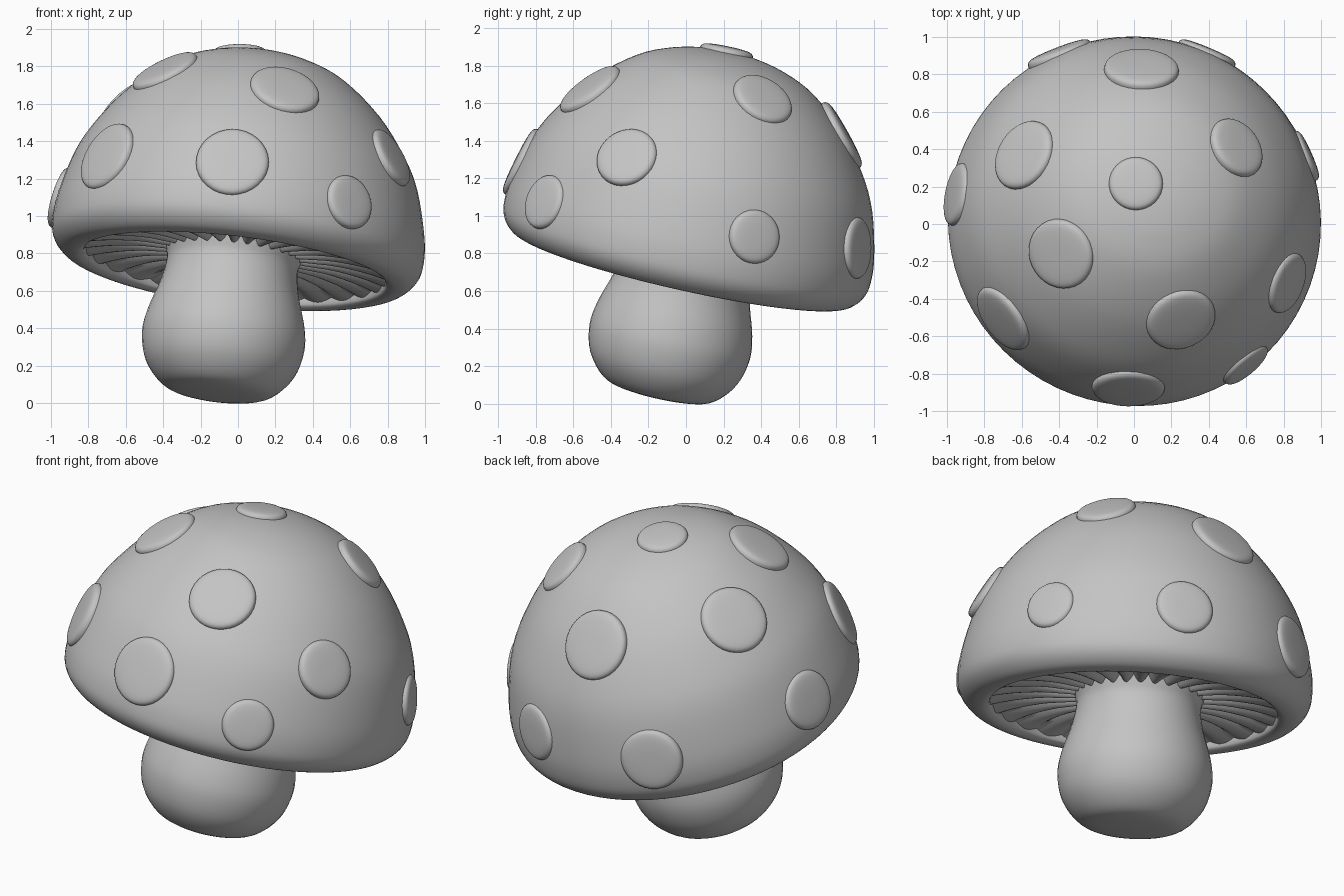
import bpy, bmesh, math
from mathutils import Vector, Matrix
from mathutils.bvhtree import BVHTree

if "Cube" in bpy.data.objects:
    bpy.data.objects.remove(bpy.data.objects["Cube"])

GREY = (0.55, 0.55, 0.55, 1)
mat = bpy.data.materials.new("clay_grey")
mat.use_nodes = True
mat.diffuse_color = GREY
mat.node_tree.nodes["Principled BSDF"].inputs["Base Color"].default_value = GREY

# Cap and stem lean the same way
AXIS = Vector((0.12, 0.225, 1)).normalized()
CENTRE = Vector((0.002, 0.012, 0.88))


def frame(origin, normal):
    turn = Vector((0, 0, 1)).rotation_difference(normal)
    return Matrix.Translation(origin) @ turn.to_matrix().to_4x4()


LEAN = frame(CENTRE, AXIS)


def smooth_path(points, steps=4):
    """Catmull-Rom curve through the profile points."""
    pts = [Vector(p) for p in points]
    pts = [pts[0]] + pts + [pts[-1]]
    out = []
    for a, b, c, d in zip(pts, pts[1:], pts[2:], pts[3:]):
        for i in range(steps):
            t = i / steps
            out.append(0.5 * (2 * b + (c - a) * t + (2 * a - 5 * b + 4 * c - d) * t * t
                              + (3 * b - a - 3 * c + d) * t ** 3))
    return out + [pts[-1]]


def revolve(name, path, segments, matrix, ripple=None, angle=50):
    """Turn a (radius, height) path round the local z axis."""
    bm = bmesh.new()
    rings = []
    for r, h in path:
        ring = []
        for s in range(segments):
            a = math.tau * s / segments
            lift = ripple(r, s) if ripple else 0
            ring.append(bm.verts.new((r * math.cos(a), r * math.sin(a), h + lift)))
        rings.append(ring)
    for low, high in zip(rings, rings[1:]):
        for s in range(segments):
            n = (s + 1) % segments
            bm.faces.new((low[s], low[n], high[n], high[s]))
    bmesh.ops.remove_doubles(bm, verts=bm.verts, dist=0.0005)
    bmesh.ops.recalc_face_normals(bm, faces=bm.faces)
    bm.transform(matrix)
    mesh = bpy.data.meshes.new(name)
    bm.to_mesh(mesh)
    bm.free()
    mesh.materials.append(mat)
    obj = bpy.data.objects.new(name, mesh)
    bpy.context.collection.objects.link(obj)
    bpy.ops.object.select_all(action="DESELECT")
    obj.select_set(True)
    bpy.context.view_layer.objects.active = obj
    bpy.ops.object.shade_smooth_by_angle(angle=math.radians(angle))
    return obj


# Domed cap with a rolled lip
cap = revolve("cap", smooth_path([
    (0, 1.02), (0.15, 1.01), (0.32, 0.97), (0.49, 0.89), (0.685, 0.725), (0.835, 0.53),
    (0.925, 0.355), (0.988, 0.12), (1.0, -0.02), (0.982, -0.1), (0.93, -0.158),
    (0.87, -0.178), (0.83, -0.172), (0.81, -0.14), (0.81, 0.0)]), 72, LEAN)

# Bulbous stem
revolve("stem", smooth_path([
    (0, -0.866), (0.2, -0.857), (0.31, -0.82), (0.402, -0.71), (0.437, -0.57),
    (0.422, -0.44), (0.373, -0.28), (0.352, -0.16), (0.365, -0.09), (0.39, 0.0)]),
    48, Matrix.Translation((-0.015, 0.025, 0)) @ LEAN)

# Radial gills under the cap, hanging as rounded folds
GILLS = 29
STEPS = 8


def gill_ripple(r, s):
    return -0.045 * abs(math.sin(math.pi * s / STEPS)) * min(1, 1.6 - 1.35 * r)


revolve("gills", smooth_path([(0.33, -0.055), (0.5, -0.06), (0.68, -0.09), (0.83, -0.13)], 3),
        GILLS * STEPS, LEAN, gill_ripple)

# Raised round spots: position near the cap surface, then radius
SPOTS = [
    (0.01, 0.22, 1.89, 0.145), (0.04, 0.83, 1.43, 0.2), (0.55, 0.41, 1.62, 0.17),
    (-0.59, 0.37, 1.58, 0.195), (-0.39, -0.16, 1.77, 0.19), (0.25, -0.51, 1.67, 0.19),
    (-0.72, -0.52, 1.33, 0.195), (-0.03, -0.9, 1.3, 0.195), (0.61, -0.77, 1.08, 0.148),
    (0.83, -0.32, 1.32, 0.168), (0.93, 0.37, 0.89, 0.145), (0.39, 0.91, 0.83, 0.165),
    (-0.4, 0.91, 0.87, 0.18), (-0.95, 0.16, 1.1, 0.17)]
PILLOW = [(0, 0.024), (0.4, 0.023), (0.78, 0.017), (0.95, 0.005), (1, -0.02), (0.97, -0.07)]

surface = BVHTree.FromObject(cap, bpy.context.evaluated_depsgraph_get())
for x, y, z, radius in SPOTS:
    out = (Vector((x, y, z)) - CENTRE).normalized()
    hit, normal, _, _ = surface.ray_cast(CENTRE + out * 2, -out)
    if normal.dot(out) < 0:
        normal = -normal
    path = smooth_path([(r * radius, h) for r, h in PILLOW], 3)
    revolve("cap_spot", path, 32, frame(hit, normal), angle=60)
